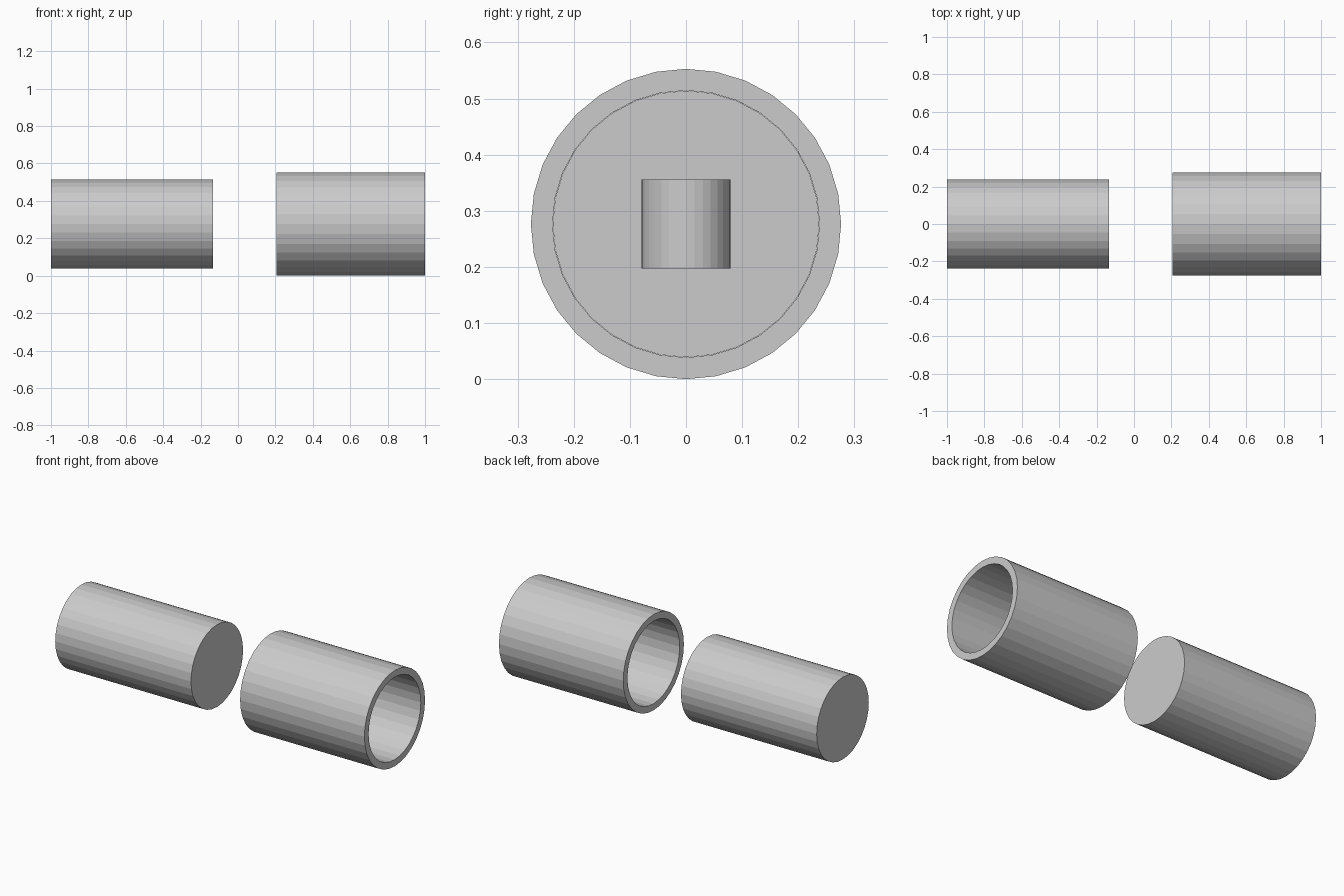
import bpy, bmesh
from math import cos, sin, tau, pi

if "Cube" in bpy.data.objects:
    bpy.data.objects.remove(bpy.data.objects["Cube"])

SIDES = 32
AXIS_Z = 0.2765


def finish(name, bm):
    bmesh.ops.recalc_face_normals(bm, faces=bm.faces)
    mesh = bpy.data.meshes.new(name)
    bm.to_mesh(mesh)
    bm.free()
    obj = bpy.data.objects.new(name, mesh)
    bpy.context.collection.objects.link(obj)
    return obj


def cylinder(name, radius, depth, x, along_x):
    bm = bmesh.new()
    bmesh.ops.create_cone(bm, cap_ends=True, segments=SIDES,
                          radius1=radius, radius2=radius, depth=depth)
    obj = finish(name, bm)
    obj.location = (x, 0, AXIS_Z)
    if along_x:
        obj.rotation_euler.y = pi / 2
    return obj


def tube(name, outer, inner, x0, x1):
    bm = bmesh.new()
    # Four rings, bridged in a closed cycle around the wall section
    section = [(outer, x0), (outer, x1), (inner, x1), (inner, x0)]
    rings = [[bm.verts.new((x, r * sin(tau * i / SIDES),
                            AXIS_Z + r * cos(tau * i / SIDES)))
              for i in range(SIDES)] for r, x in section]
    for k in range(4):
        a, b = rings[k], rings[(k + 1) % 4]
        for i in range(SIDES):
            j = (i + 1) % SIDES
            bm.faces.new((a[i], a[j], b[j], b[i]))
    return finish(name, bm)


# Solid plug on the left
cylinder("plug", 0.2375, 0.866, -0.567, True)

# Open sleeve on the right
tube("sleeve", 0.2765, 0.238, 0.207, 1.0)

# Small upright pin hidden in the middle of the sleeve
cylinder("inner_pin", 0.079, 0.158, 0.6035, False)
